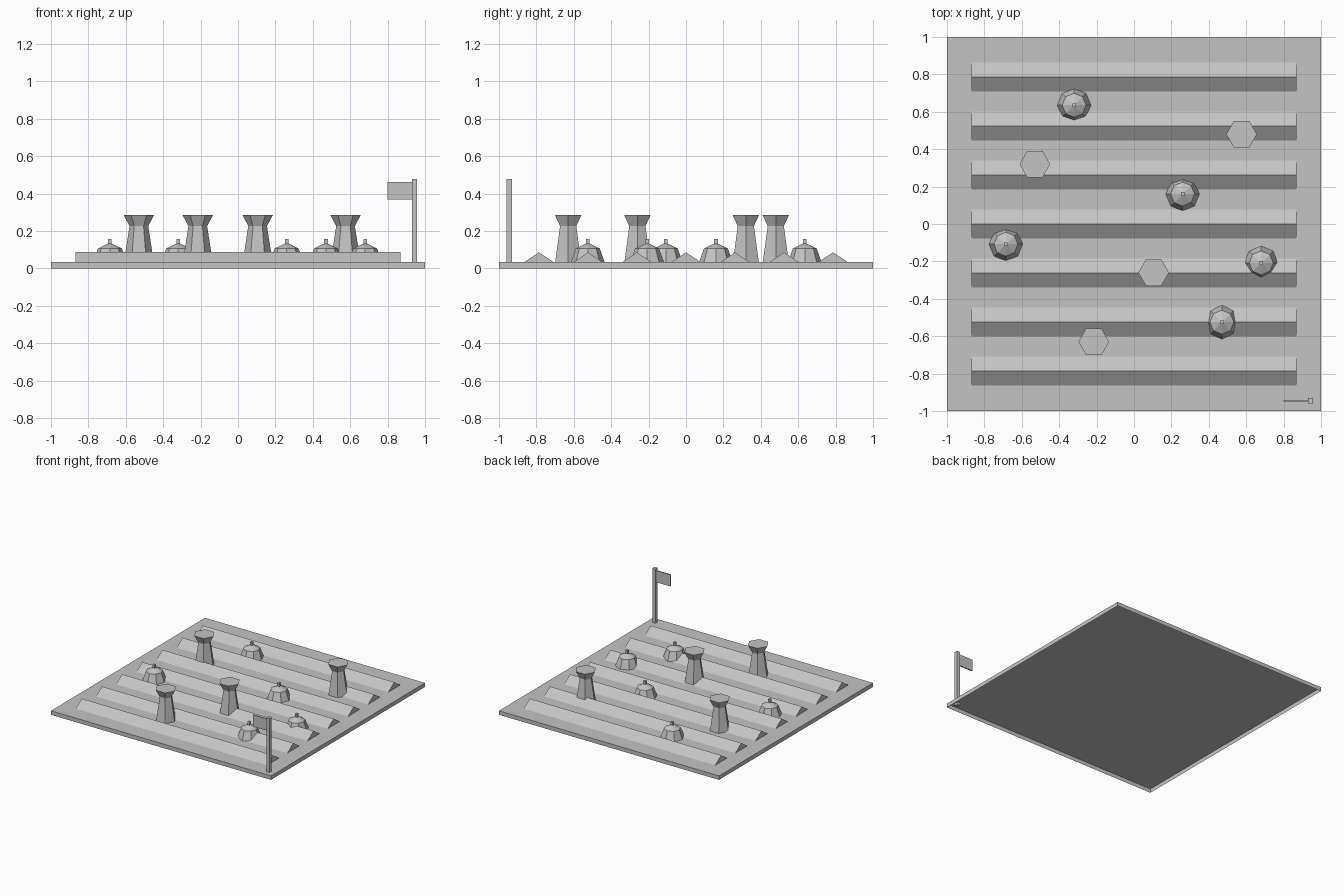
import bpy, bmesh
from math import pi, sin, cos

if "Cube" in bpy.data.objects:
    bpy.data.objects.remove(bpy.data.objects["Cube"])

grey = bpy.data.materials.new("plain grey")
grey.diffuse_color = (0.55, 0.55, 0.55, 1)
grey.use_nodes = True
grey.node_tree.nodes["Principled BSDF"].inputs["Base Color"].default_value = grey.diffuse_color

GROUND = 0.033


def make(name, verts, faces, loc=(0, 0, 0)):
    mesh = bpy.data.meshes.new(name)
    mesh.from_pydata(verts, [], faces)
    bm = bmesh.new()
    bm.from_mesh(mesh)
    bmesh.ops.recalc_face_normals(bm, faces=bm.faces)
    bm.to_mesh(mesh)
    bm.free()
    mesh.materials.append(grey)
    ob = bpy.data.objects.new(name, mesh)
    ob.location = loc
    bpy.context.collection.objects.link(ob)
    return ob


def box(name, lo, hi, open_bottom=False):
    verts = [(x, y, z) for z in (lo[2], hi[2])
             for x, y in ((lo[0], lo[1]), (hi[0], lo[1]), (hi[0], hi[1]), (lo[0], hi[1]))]
    faces = [(4, 5, 6, 7)] + [(i, (i + 1) % 4, (i + 1) % 4 + 4, i + 4) for i in range(4)]
    if not open_bottom:
        faces.append((3, 2, 1, 0))
    return make(name, verts, faces)


def turned(name, profile, sides, loc, turn=0.0):
    """Stack of polygon rings (radius, height), closed by a flat top; open where it meets the soil."""
    verts = [(r * cos(turn + 2 * pi * i / sides), r * sin(turn + 2 * pi * i / sides), z)
             for r, z in profile for i in range(sides)]
    faces = []
    for k in range(len(profile) - 1):
        for i in range(sides):
            j = (i + 1) % sides
            faces.append((k * sides + i, k * sides + j, (k + 1) * sides + j, (k + 1) * sides + i))
    last = (len(profile) - 1) * sides
    faces.append(tuple(range(last, last + sides)))
    return make(name, verts, faces, loc)


# Shallow tray of soil, open underneath
box("soil_bed", (-1, -1, 0), (1, 1, GROUND), open_bottom=True)

# Seven triangular furrow ridges
L, W, H = 0.87, 0.078, 0.053
for n in range(7):
    verts = [(s * L, y, z) for s in (-1, 1) for y, z in ((-W, 0), (W, 0), (0, H))]
    make(f"furrow_ridge_{n + 1}", verts,
         [(0, 2, 5, 3), (1, 4, 5, 2), (0, 1, 2), (3, 5, 4)],
         (0, (n - 3) * 0.262, GROUND))

# Tall six-sided plants with flared flat tops
for n, (x, y) in enumerate([(0.575, 0.48), (-0.53, 0.32), (0.105, -0.26), (-0.215, -0.63)]):
    turned(f"tall_plant_{n + 1}", [(0.08, 0), (0.05, 0.193), (0.082, 0.253)], 6, (x, y, GROUND))

# Low domed crops with square stems
for n, (x, y) in enumerate([(-0.32, 0.635), (0.26, 0.16), (-0.685, -0.108),
                            (0.68, -0.208), (0.47, -0.525)]):
    turned(f"round_crop_{n + 1}", [(0.09, 0), (0.064, 0.073), (0.004, 0.102)], 8, (x, y, GROUND))
    turned(f"crop_stem_{n + 1}", [(0.014, 0.085), (0.014, 0.125)], 4, (x, y, GROUND), pi / 4)

# Corner flag
box("flag_pole", (0.93, -0.959, 0.012), (0.958, -0.931, 0.478))
box("flag", (0.8, -0.95, 0.367), (0.932, -0.94, 0.462))
